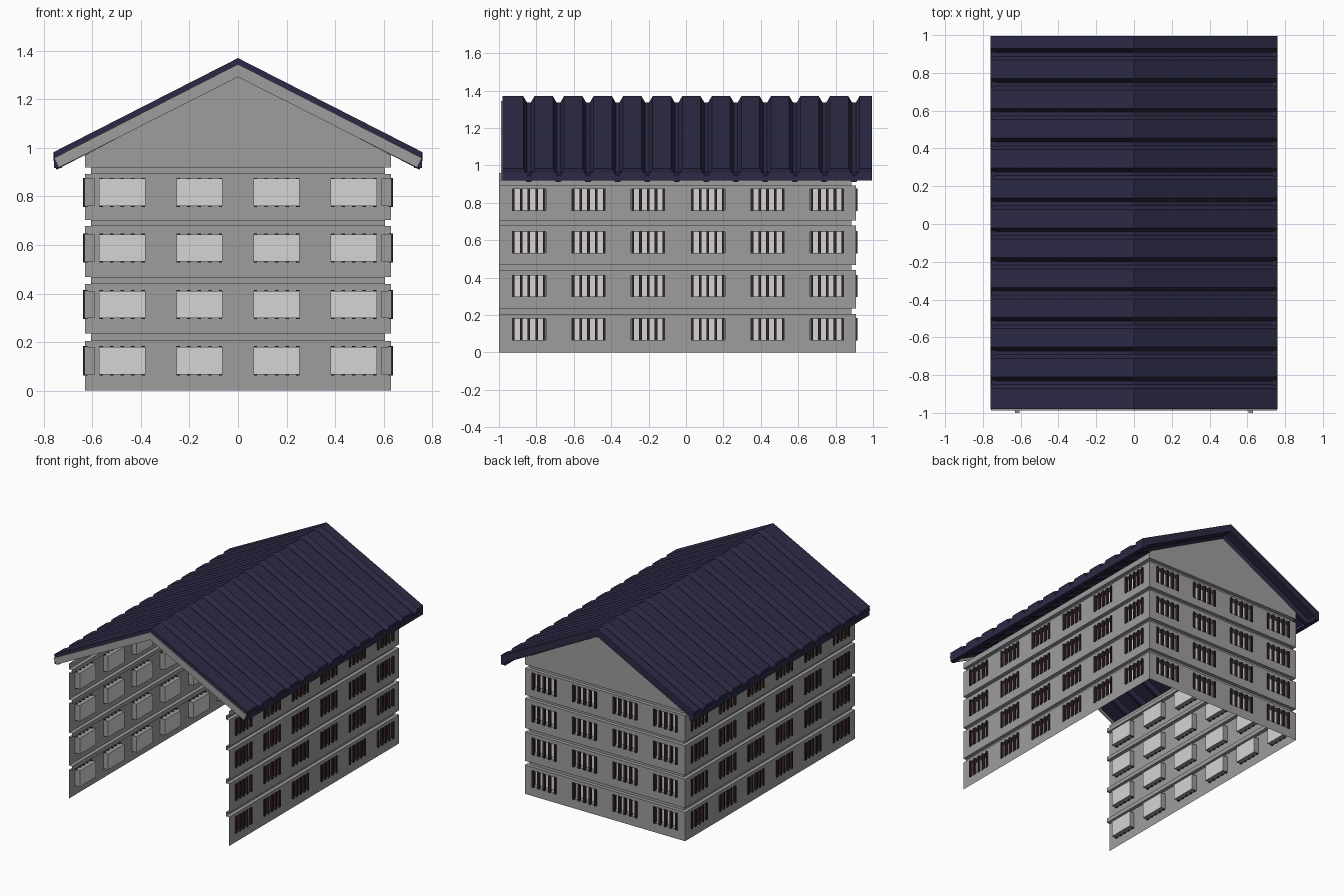
import bpy, bmesh
from mathutils import Vector

if "Cube" in bpy.data.objects:
    bpy.data.objects.remove(bpy.data.objects["Cube"])


def material(name, rgb):
    m = bpy.data.materials.new(name)
    m.diffuse_color = (*rgb, 1)
    m.use_nodes = True
    m.node_tree.nodes["Principled BSDF"].inputs["Base Color"].default_value = m.diffuse_color
    return m


GREY = material("wall grey", (0.34, 0.34, 0.34))
GLASS = material("window pale grey", (0.66, 0.66, 0.66))
NAVY = material("roof navy", (0.025, 0.023, 0.060))
DARK = material("bar dark brown", (0.035, 0.018, 0.018))


def finish(bm, name, mats, outward=None):
    """Weld, orient and turn a bmesh into an object."""
    bmesh.ops.remove_doubles(bm, verts=bm.verts, dist=1e-5)
    bmesh.ops.recalc_face_normals(bm, faces=bm.faces)
    if outward is not None:
        total = Vector()
        for f in bm.faces:
            f.normal_update()
            total += f.normal * f.calc_area()
        if total.dot(outward) < 0:
            bmesh.ops.reverse_faces(bm, faces=bm.faces)
    me = bpy.data.meshes.new(name)
    bm.to_mesh(me)
    bm.free()
    for m in mats:
        me.materials.append(m)
    ob = bpy.data.objects.new(name, me)
    bpy.context.collection.objects.link(ob)
    return ob


def face(bm, pts, mat=0):
    f = bm.faces.new([bm.verts.new(p) for p in pts])
    f.material_index = mat


def box(bm, place, u0, u1, z0, z1, d0, d1):
    c = [bm.verts.new(place(u, z, d)) for d in (d0, d1)
         for u, z in ((u0, z0), (u1, z0), (u1, z1), (u0, z1))]
    for ids in ((0, 1, 2, 3), (7, 6, 5, 4), (0, 1, 5, 4), (1, 2, 6, 5), (2, 3, 7, 6), (3, 0, 4, 7)):
        bm.faces.new([c[i] for i in ids])


X, Y0, Y1, TOP = 0.63, -1.0, 0.91, 0.96
FLOORS = ((0, 0.205), (0.235, 0.44), (0.468, 0.678), (0.704, 0.893))
WIN_Z = (0.123, 0.355, 0.588, 0.817)
HALF_Z, GROOVE, RECESS = 0.056, 0.025, 0.038


def wall(name, place, outward, u0, u1, centres, half_u, mitre0, mitre1):
    """Thin sheet with storeys, grooves between them and sunk barred windows.
    place(u, z, d) maps to the world, d is depth inwards."""
    bm, bars = bmesh.new(), bmesh.new()

    def strip(z0, d0, z1, d1):
        face(bm, [place(u0 + mitre0 * d0, z0, d0), place(u1 - mitre1 * d0, z0, d0),
                  place(u1 - mitre1 * d1, z1, d1), place(u0 + mitre0 * d1, z1, d1)])

    us = [u0] + [c + s * half_u for c in centres for s in (-1, 1)] + [u1]
    for k, (lo, hi) in enumerate(FLOORS):
        zs = (lo, WIN_Z[k] - HALF_Z, WIN_Z[k] + HALF_Z, hi)
        for i in range(len(us) - 1):
            a, b = us[i], us[i + 1]
            for j in range(3):
                p, q = zs[j], zs[j + 1]
                rim = [(a, p), (b, p), (b, q), (a, q)]
                if i % 2 == 0 or j != 1:
                    face(bm, [place(u, z, 0) for u, z in rim])
                    continue
                # sunk window: four reveals and the pane
                for n in range(4):
                    e, g = rim[n], rim[(n + 1) % 4]
                    face(bm, [place(*e, 0), place(*g, 0), place(*g, RECESS), place(*e, RECESS)])
                face(bm, [place(u, z, RECESS) for u, z in rim], 1)
                # window bars
                for n in range(5):
                    c = a + 0.008 + (b - a - 0.016) * n / 4
                    box(bars, place, c - 0.007, c + 0.007, p - 0.004, q + 0.004, -0.008, 0.010)
        # groove above the storey
        nxt = FLOORS[k + 1][0] if k < 3 else 0.92
        strip(hi, 0, hi, GROOVE)
        strip(hi, GROOVE, nxt, GROOVE)
        strip(nxt, GROOVE, nxt, 0)
    strip(0.92, 0, TOP, 0)
    finish(bm, name, [GREY, GLASS], outward)
    finish(bars, name + "_window_bars", [DARK])


SIDE_WIN = [-0.84 + 0.319 * i for i in range(6)]
for s, n in ((1, "right_wall"), (-1, "left_wall")):
    wall(n, lambda u, z, d, s=s: Vector((s * (X - d), u, z)), Vector((s, 0, 0)),
         Y0, Y1, SIDE_WIN, 0.091, 0, 1)
wall("back_wall", lambda u, z, d: Vector((u, Y1 - d, z)), Vector((0, 1, 0)),
     -X, X, [-0.477, -0.159, 0.159, 0.477], 0.095, 1, 1)

# Gable above the back wall
bm = bmesh.new()
face(bm, [(-X, Y1, TOP), (X, Y1, TOP), (X, Y1, TOP + 0.01), (0, Y1, 1.305), (-X, Y1, TOP + 0.01)])
finish(bm, "back_gable", [GREY], Vector((0, 1, 0)))

# Corrugated roof: constant gable section swept along y, dipping at each groove
R0, R1, EAVE, SLOPE = -0.98, 0.995, 0.76, 0.51
stations = [(R0, 0)]
for i in range(12):
    c = -0.84 + 0.158 * i
    stations += [(c - 0.030, 0), (c - 0.010, 0.034), (c + 0.010, 0.034), (c + 0.030, 0)]
stations.append((R1, 0))
bm = bmesh.new()
rings = []
for y, dip in stations:
    t, b = 1.37 - dip, 1.318 - dip * 0.6
    rings.append([bm.verts.new(p) for p in (
        (-EAVE, y, t - EAVE * SLOPE), (0, y, t), (EAVE, y, t - EAVE * SLOPE),
        (EAVE - 0.012, y, b - EAVE * SLOPE), (0, y, b), (-EAVE + 0.012, y, b - EAVE * SLOPE))])
for r, q in zip(rings, rings[1:]):
    for k in range(6):
        bm.faces.new((r[k], r[(k + 1) % 6], q[(k + 1) % 6], q[k]))
for r in (rings[0], rings[-1]):
    bm.faces.new((r[0], r[1], r[4], r[5]))
    bm.faces.new((r[1], r[2], r[3], r[4]))
finish(bm, "corrugated_roof", [NAVY])

# Rolled eave edges
bm = bmesh.new()
for s in (-1, 1):
    box(bm, lambda u, z, d, s=s: Vector((s * d, u, z)), R0, R1, 0.918, 0.962, 0.725, 0.757)
finish(bm, "eave_edges", [NAVY])

# Grey bargeboard closing the front of the roof
bm = bmesh.new()
for s in (-1, 1):
    xe = 0.758
    pts = [(0, 1.345), (s * xe, 1.345 - xe * SLOPE), (s * (xe - 0.02), 1.29 - xe * SLOPE + 0.015), (0, 1.292)]
    front = [bm.verts.new((x, R0 - 0.008, z)) for x, z in pts]
    back = [bm.verts.new((x, R0 + 0.001, z)) for x, z in pts]
    bm.faces.new(front)
    bm.faces.new(back[::-1])
    for k in (0, 1, 2):
        if k != 3:
            bm.faces.new((front[k], front[k + 1], back[k + 1], back[k]))
finish(bm, "front_bargeboard", [GREY], Vector((0, -1, 0)))
